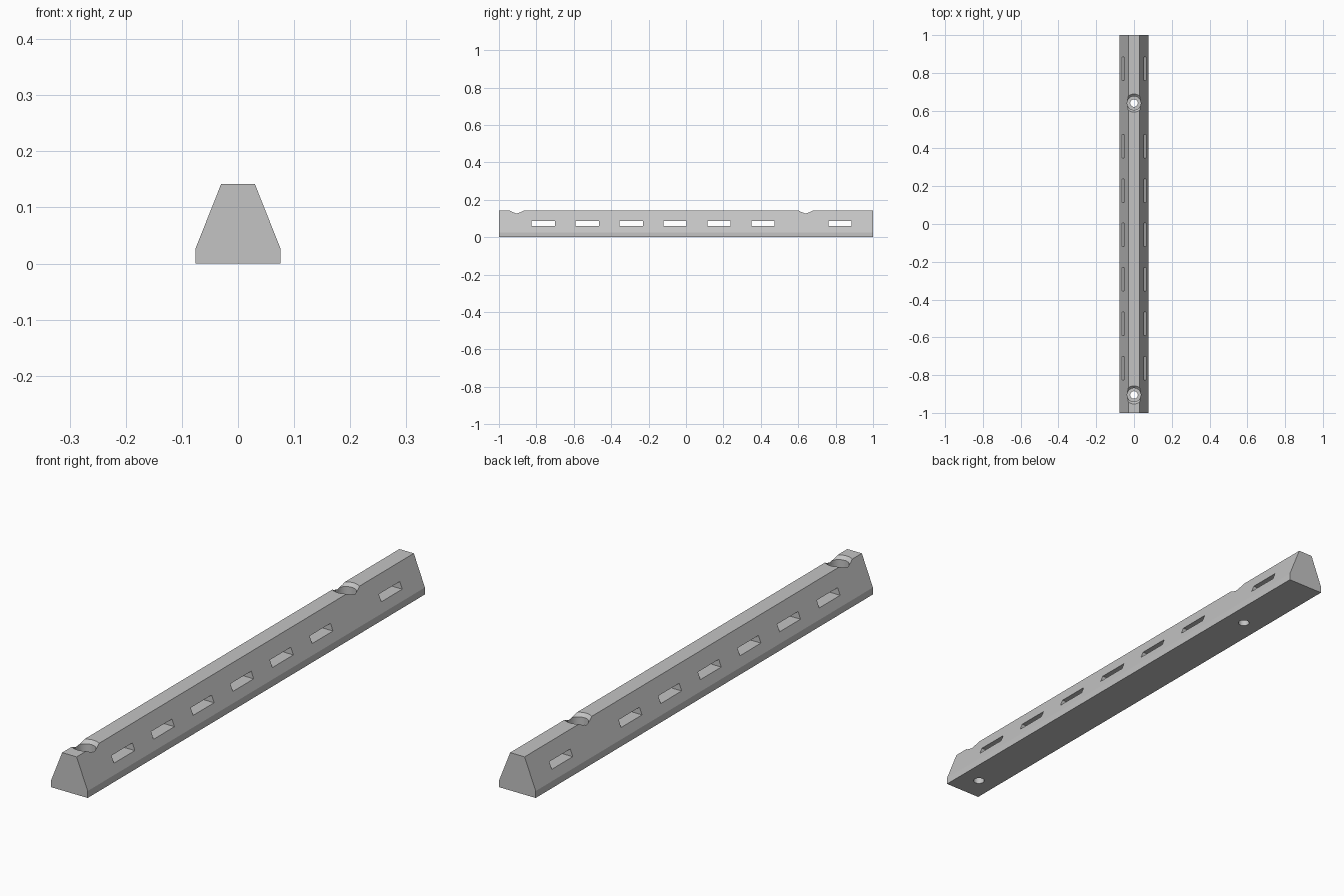
import bpy, bmesh
from math import pi, sin, cos

cube = bpy.data.objects.get("Cube")
if cube:
    bpy.data.objects.remove(cube, do_unlink=True)

grey = bpy.data.materials.new("light grey")
grey.use_nodes = True
colour = (0.55, 0.55, 0.55, 1)
grey.diffuse_color = colour
grey.node_tree.nodes["Principled BSDF"].inputs["Base Color"].default_value = colour


def add_object(name, bm):
    bmesh.ops.recalc_face_normals(bm, faces=bm.faces)
    mesh = bpy.data.meshes.new(name)
    bm.to_mesh(mesh)
    bm.free()
    mesh.materials.append(grey)
    obj = bpy.data.objects.new(name, mesh)
    bpy.context.collection.objects.link(obj)
    return obj


def loft(bm, rings):
    """Closed solid through rings of equal point count."""
    loops = [[bm.verts.new(p) for p in ring] for ring in rings]
    for a, b in zip(loops, loops[1:]):
        for i in range(len(a)):
            j = (i + 1) % len(a)
            bm.faces.new((a[i], a[j], b[j], b[i]))
    bm.faces.new(loops[0])
    bm.faces.new(loops[-1])


# Tapered bar extruded along y
half = [(0.076, 0), (0.076, 0.026), (0.03, 0.142)]
profile = half + [(-x, z) for x, z in reversed(half)]
bm = bmesh.new()
loft(bm, [[(x, y, z) for x, z in profile] for y in (-1, 1)])
bar = add_object("slotted_bar", bm)

# Cross slots: six evenly spaced and one apart at the back
bm = bmesh.new()
for y in [-0.763 + 0.235 * i for i in range(6)] + [0.823]:
    ends = (y - 0.062, y + 0.062)
    corners = [(ends[0], 0.06), (ends[1], 0.06), (ends[1], 0.086), (ends[0], 0.086)]
    loft(bm, [[(x, v, z) for v, z in corners] for x in (-0.2, 0.2)])

# Counterbored screw holes with a chamfered mouth
bore = [(0.02, -0.05), (0.02, 0.07), (0.036, 0.07), (0.036, 0.13), (0.056, 0.15)]
steps = 48
for y in (-0.905, 0.64):
    loft(bm, [[(r * cos(2 * pi * i / steps), y + r * sin(2 * pi * i / steps), z)
               for i in range(steps)] for r, z in bore])
cutter = add_object("hole_cutter", bm)
cutter.hide_render = True

# Cut the openings and discard the cutter
cut = bar.modifiers.new("openings", "BOOLEAN")
cut.operation = "DIFFERENCE"
cut.solver = "EXACT"
cut.object = cutter
bpy.ops.object.select_all(action="DESELECT")
bar.select_set(True)
bpy.context.view_layer.objects.active = bar
bpy.ops.object.modifier_apply(modifier=cut.name)
bpy.data.objects.remove(cutter, do_unlink=True)
bpy.ops.object.shade_smooth_by_angle(angle=pi / 9)
